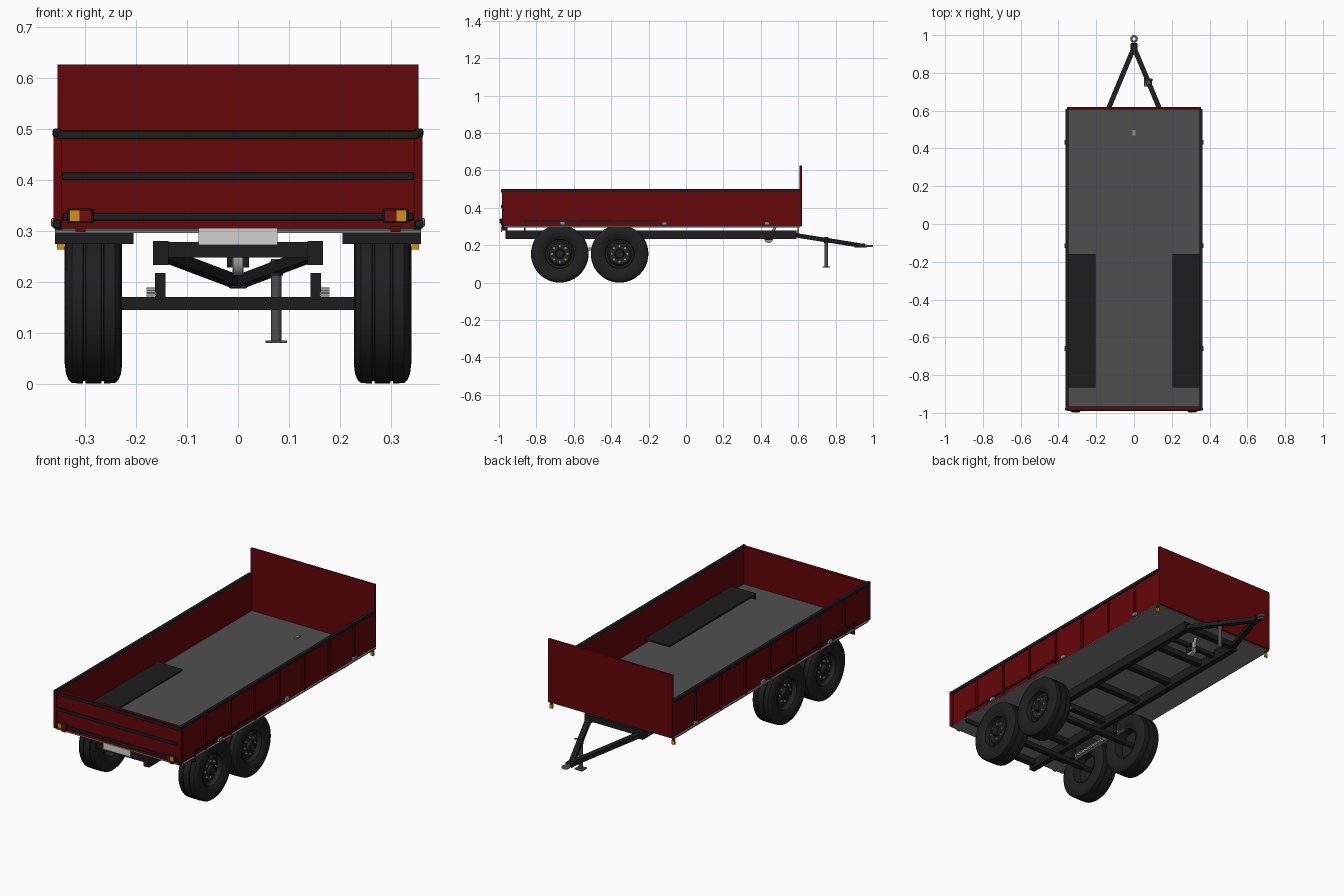
import bpy, bmesh, math
from mathutils import Vector, Matrix

cube = bpy.data.objects.get("Cube")
if cube:
    bpy.data.objects.remove(cube, do_unlink=True)


def material(name, r, g, b):
    m = bpy.data.materials.new(name)
    m.use_nodes = True
    m.diffuse_color = (r, g, b, 1)
    m.node_tree.nodes["Principled BSDF"].inputs["Base Color"].default_value = (r, g, b, 1)
    return m


RED = material("red paint", 0.13, 0.002, 0.0025)
DARK = material("dark steel", 0.0125, 0.0125, 0.0125)
FLOOR = material("floor grey", 0.078, 0.078, 0.078)
UNDER = material("underfloor grey", 0.22, 0.22, 0.22)
TYRE = material("tyre rubber", 0.014, 0.014, 0.014)
RIM = material("rim grey", 0.017, 0.017, 0.017)
METAL = material("bare metal", 0.3, 0.3, 0.3)
AMBER = material("amber lens", 0.65, 0.28, 0.012)
WHITE = material("plate white", 0.64, 0.64, 0.61)
LAMP = material("red lens", 0.16, 0.004, 0.004)


def finish(bm, name, mat, smooth=False):
    bmesh.ops.recalc_face_normals(bm, faces=bm.faces)
    me = bpy.data.meshes.new(name)
    bm.to_mesh(me)
    bm.free()
    me.materials.append(mat)
    ob = bpy.data.objects.new(name, me)
    bpy.context.collection.objects.link(ob)
    if smooth:
        bpy.ops.object.select_all(action="DESELECT")
        ob.select_set(True)
        bpy.context.view_layer.objects.active = ob
        bpy.ops.object.shade_smooth_by_angle(angle=math.radians(35))
    return ob


def box(name, mat, x, y, z, bevel=0):
    """Box from (min, max) pairs."""
    bm = bmesh.new()
    bmesh.ops.create_cube(bm, size=1)
    for v in bm.verts:
        v.co = [(a + b) / 2 + c * abs(b - a) for c, (a, b) in zip(v.co, (x, y, z))]
    if bevel:
        bmesh.ops.bevel(bm, geom=bm.edges[:], offset=bevel, segments=2, affect="EDGES", profile=0.5)
    return finish(bm, name, mat)


def side_box(name, mat, s, x, y, z, bevel=0):
    side = "left_" if s > 0 else "right_"
    return box(side + name, mat, sorted((s * x[0], s * x[1])), y, z, bevel)


def between(p, q):
    p, q = Vector(p), Vector(q)
    return Matrix.Translation((p + q) / 2) @ (q - p).to_track_quat("Z", "Y").to_matrix().to_4x4()


def rod(name, mat, p, q, r, sides=20):
    bm = bmesh.new()
    bmesh.ops.create_cone(bm, cap_ends=True, segments=sides, radius1=r, radius2=r,
                          depth=(Vector(q) - Vector(p)).length, matrix=between(p, q))
    return finish(bm, name, mat, True)


def beam(name, mat, p, q, w, h):
    """Rectangular tube running from p to q."""
    bm = bmesh.new()
    size = Matrix.Diagonal((w, h, (Vector(q) - Vector(p)).length, 1))
    bmesh.ops.create_cube(bm, size=1, matrix=between(p, q) @ size)
    return finish(bm, name, mat)


def lathe(name, mat, profile, centre, s, steps=48):
    """Turn (radius, offset) points about the x axis."""
    bm = bmesh.new()
    vs = [bm.verts.new((s * o, 0, r)) for r, o in profile]
    es = [bm.edges.new(pair) for pair in zip(vs, vs[1:])]
    bmesh.ops.spin(bm, geom=vs + es, cent=(0, 0, 0), axis=(1, 0, 0), angle=math.tau, steps=steps)
    bmesh.ops.remove_doubles(bm, verts=bm.verts, dist=1e-5)
    bmesh.ops.translate(bm, verts=bm.verts, vec=centre)
    return finish(bm, name, mat, True)


REAR, FRONT = -0.98, 0.61

# Load bed
box("bed_floor", FLOOR, (-0.346, 0.346), (-0.967, FRONT), (0.302, 0.306))
box("underfloor", UNDER, (-0.36, 0.36), (-0.975, FRONT), (0.296, 0.302))
box("headboard", RED, (-0.355, 0.355), (0.607, 0.619), (0.3, 0.627), 0.002)
box("tailgate", RED, (-0.347, 0.347), (REAR, -0.966), (0.305, 0.498))
for z in (0.32, 0.4, 0.481):
    w = 0.355 if z > 0.45 else 0.345
    box("tailgate_rail", DARK, (-w, w), (-0.989, -0.979), (z, z + 0.015), 0.003)

for s in (-1, 1):
    side_box("side_board", RED, s, (0.346, 0.355), (-0.975, FRONT), (0.305, 0.49))
    side_box("top_rail", DARK, s, (0.346, 0.363), (REAR, FRONT), (0.484, 0.5), 0.003)
    side_box("corner_post", RED, s, (0.346, 0.363), (-0.984, -0.965), (0.305, 0.49))
    for z in (0.305, 0.484):
        side_box("corner_cap", DARK, s, (0.348, 0.364), (-0.988, -0.97), (z, z + 0.017), 0.004)
    # Pressed ribs and drop-side latches
    for i in range(7):
        y = -0.78 + i * 0.202
        side_box("side_rib", RED, s, (0.354, 0.363), (y - 0.005, y + 0.005), (0.307, 0.485))
    for y in (-0.66, -0.115, 0.433):
        side_box("side_latch", METAL, s, (0.354, 0.367), (y - 0.013, y + 0.013), (0.308, 0.325), 0.002)
    # Mudguard with rear flap
    side_box("mudguard", DARK, s, (0.205, 0.36), (-0.865, -0.158), (0.325, 0.334))
    side_box("mudguard_flap", DARK, s, (0.205, 0.36), (-0.865, -0.857), (0.274, 0.33))
    # Lamps
    side_box("lamp_housing", DARK, s, (0.284, 0.335), (-0.994, -0.98), (0.315, 0.344), 0.003)
    side_box("tail_lens", LAMP, s, (0.288, 0.311), (-0.997, -0.992), (0.318, 0.341))
    side_box("turn_lens", AMBER, s, (0.311, 0.331), (-0.997, -0.992), (0.318, 0.341))
    side_box("tailgate_hinge", RED, s, (0.3, 0.319), (-0.985, -0.965), (0.298, 0.31))
    side_box("marker_lamp", AMBER, s, (0.341, 0.356), (0.594, 0.604), (0.263, 0.284))
    side_box("marker_bracket", DARK, s, (0.343, 0.354), (0.596, 0.602), (0.284, 0.297))

box("number_plate", WHITE, (-0.078, 0.078), (-0.988, -0.983), (0.272, 0.306))
box("plate_bracket", DARK, (-0.06, 0.06), (-0.983, -0.955), (0.28, 0.297))

# Chassis ladder frame
for s in (-1, 1):
    side_box("chassis_rail", DARK, s, (0.137, 0.167), (-0.965, 0.59), (0.233, 0.28))
for y in (-0.94, -0.68, -0.4, -0.14, 0.1, 0.34, 0.575):
    box("crossmember", DARK, (-0.14, 0.14), (y - 0.015, y + 0.015), (0.248, 0.278))

# Tipping ram
rod("ram_barrel", METAL, (0, 0.44, 0.22), (0, 0.465, 0.275), 0.011)
rod("ram_rod", METAL, (0, 0.465, 0.275), (0, 0.482, 0.309), 0.008)
rod("ram_pivot", METAL, (-0.01, 0.442, 0.236), (0.01, 0.442, 0.236), 0.024)
box("ram_head", METAL, (-0.007, 0.007), (0.468, 0.498), (0.296, 0.312))
for s in (-1, 1):
    side_box("ram_bracket", DARK, s, (0.011, 0.022), (0.425, 0.46), (0.228, 0.27))
    beam("ram_carrier", DARK, (s * 0.018, 0.442, 0.262), (s * 0.14, 0.442, 0.262), 0.02, 0.02)

# Drawbar, towing eye and parking leg
for s in (-1, 1):
    beam("drawbar_arm", DARK, (s * 0.15, 0.575, 0.255), (s * 0.004, 0.925, 0.2), 0.026, 0.022)
box("drawbar_nose", DARK, (-0.018, 0.018), (0.9, 0.957), (0.187, 0.21), 0.003)
rod("eye_shank", METAL, (0, 0.95, 0.197), (0, 0.968, 0.197), 0.008)
bpy.ops.mesh.primitive_torus_add(major_radius=0.0145, minor_radius=0.0055, major_segments=28,
                                 minor_segments=10, location=(0, 0.98, 0.197))
eye = bpy.context.object
eye.name = "towing_eye"
eye.data.materials.append(METAL)
bpy.ops.object.shade_smooth_by_angle()
rod("parking_leg", FLOOR, (0.075, 0.75, 0.083), (0.075, 0.75, 0.245), 0.01)
box("leg_foot", FLOOR, (0.054, 0.096), (0.729, 0.771), (0.08, 0.085))
rod("leg_clamp", DARK, (0.075, 0.75, 0.212), (0.075, 0.75, 0.24), 0.013)
rod("leg_handle", DARK, (0.075, 0.75, 0.235), (0.1, 0.765, 0.235), 0.004, 10)

# Wheel cross-sections: radius, offset from the wheel's middle
outer = [(0.084, 0.044), (0.092, 0.051), (0.115, 0.0565), (0.135, 0.054), (0.147, 0.049), (0.153, 0.042),
         (0.154, 0.021), (0.149, 0.02), (0.149, 0.016), (0.154, 0.015)]
tyre = outer + [(r, -o) for r, o in reversed(outer)]
rim = [(0.0, 0.048), (0.02, 0.048), (0.024, 0.044), (0.026, 0.03), (0.056, 0.03), (0.066, 0.018),
       (0.076, 0.02), (0.079, 0.044), (0.086, 0.047), (0.086, -0.046), (0.078, -0.044),
       (0.074, 0.0), (0.0, 0.0)]

# Axles, spring stands and wheels
for y in (-0.675, -0.355):
    box("axle", DARK, (-0.235, 0.235), (y - 0.013, y + 0.013), (0.145, 0.17))
    for s in (-1, 1):
        centre = Vector((s * 0.284, y, 0.154))
        lathe("tyre", TYRE, tyre, centre, s)
        lathe("rim", RIM, rim, centre, s, 32)
        rod("axle_stub", DARK, (s * 0.23, y, 0.156), (s * 0.285, y, 0.156), 0.013)
        for i in range(8):
            a = math.tau * i / 8
            p = centre + Vector((s * 0.028, 0.042 * math.cos(a), 0.042 * math.sin(a)))
            rod("wheel_nut", METAL, p, p + Vector((s * 0.01, 0, 0)), 0.006, 6)
        side_box("spring_stand", DARK, s, (0.142, 0.163), (y - 0.03, y + 0.03), (0.165, 0.217))

# Stacked spring leaves, each one shorter than the one below
for s in (-1, 1):
    for i in range(4):
        half = 0.24 - 0.03 * i
        z = 0.171 + 0.0047 * i
        side_box("spring_leaf", METAL, s, (0.16, 0.18), (-0.515 - half, -0.515 + half), (z, z + 0.0037))
